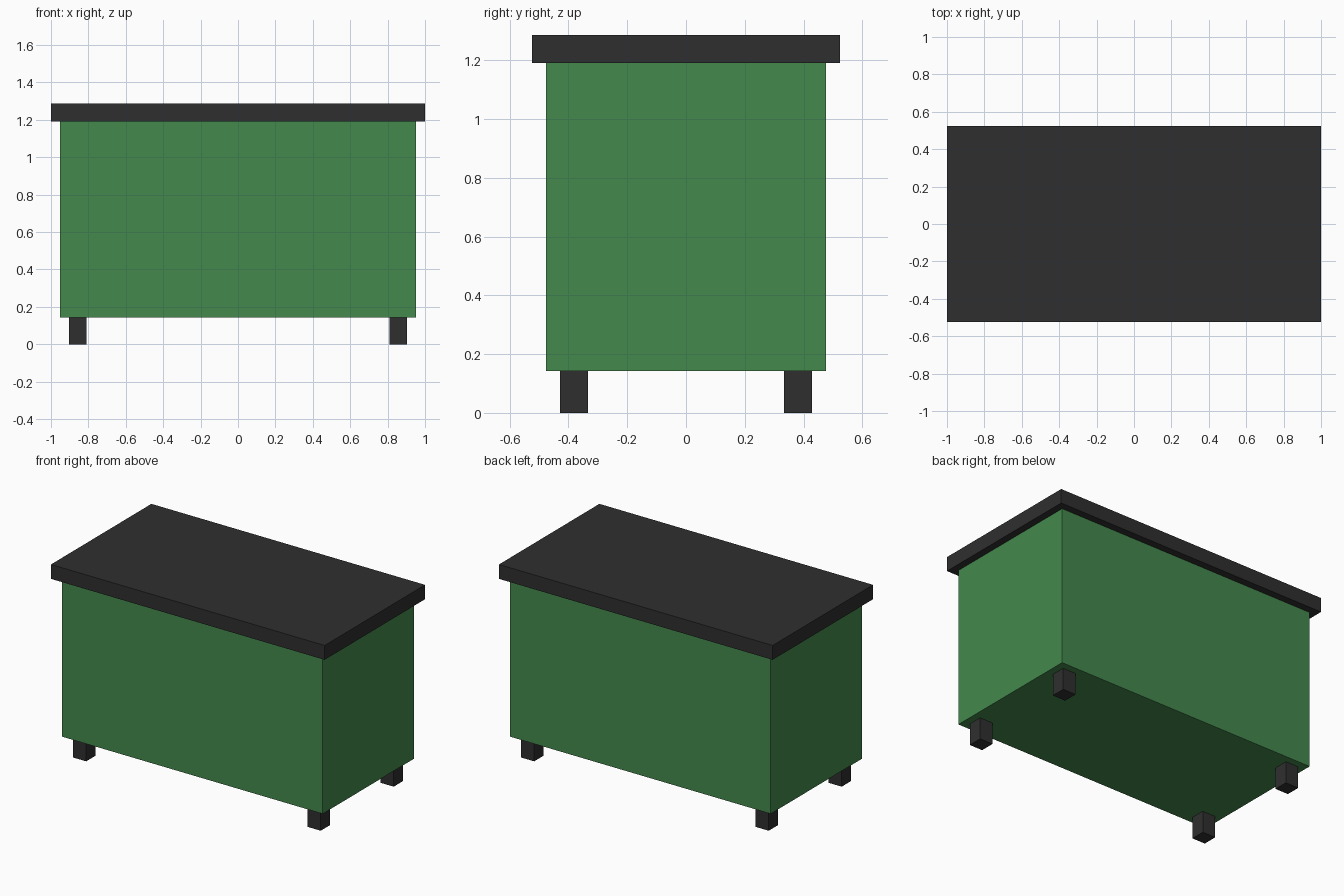
import bpy

cube = bpy.data.objects.get("Cube")
if cube:
    bpy.data.objects.remove(cube, do_unlink=True)


def make_material(name, rgb):
    mat = bpy.data.materials.new(name)
    mat.use_nodes = True
    color = (*rgb, 1.0)
    mat.diffuse_color = color
    mat.node_tree.nodes["Principled BSDF"].inputs["Base Color"].default_value = color
    return mat


def box(name, size, center, mat):
    bpy.ops.mesh.primitive_cube_add(size=1, location=center)
    obj = bpy.context.object
    obj.name = name
    obj.scale = size
    bpy.ops.object.transform_apply(location=False, rotation=False, scale=True)
    obj.data.materials.append(mat)
    return obj


green = make_material("painted green", (0.058, 0.25, 0.075))
charcoal = make_material("charcoal", (0.028, 0.028, 0.028))

leg_height, leg_width = 0.143, 0.095
body_height, lid_height = 1.048, 0.095
lid_bottom = leg_height + body_height

# Storage body and overhanging lid
box("body", (1.905, 0.952, body_height), (0, 0, leg_height + body_height / 2), green)
box("lid", (2.0, 1.048, lid_height), (0, 0, lid_bottom + lid_height / 2), charcoal)

# Four square legs, set in from the corners
for side, x in (("left", 0.857), ("right", -0.857)):
    for end, y in (("front", -0.381), ("back", 0.381)):
        box(f"{end}_{side}_leg", (leg_width, leg_width, leg_height),
            (x, y, leg_height / 2), charcoal)
